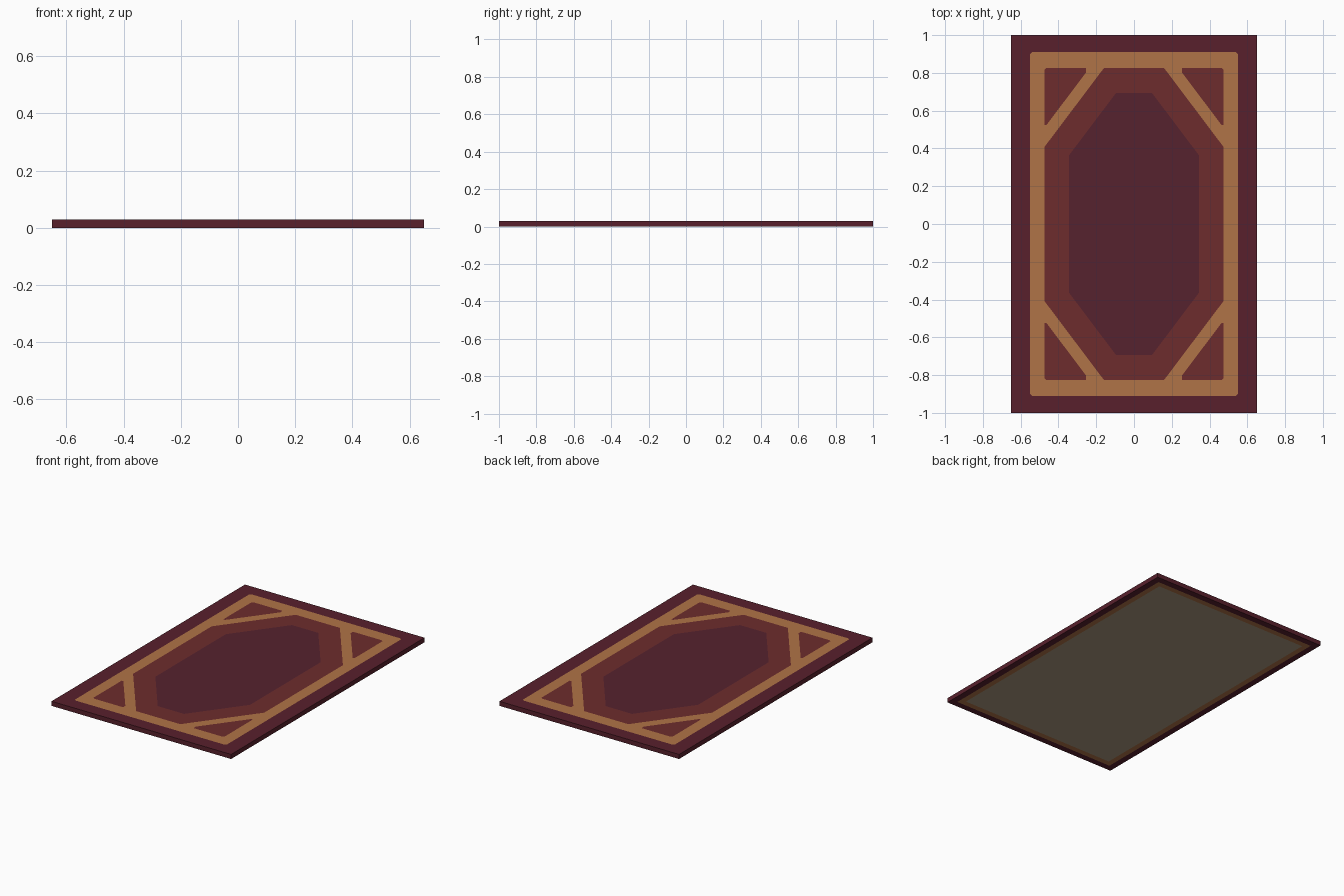
import bpy, bmesh
from mathutils import Matrix

if "Cube" in bpy.data.objects:
    bpy.data.objects.remove(bpy.data.objects["Cube"])

W, L, T = 1.30, 2.00, 0.03
S = 1.327  # slope of the diagonal pattern lines


def linear(c):
    c /= 255
    return c / 12.92 if c <= 0.04045 else ((c + 0.055) / 1.055) ** 2.4


def material(name, rgb):
    m = bpy.data.materials.new(name)
    m.diffuse_color = (*[linear(c) for c in rgb], 1)
    m.use_nodes = True
    m.node_tree.nodes["Principled BSDF"].inputs["Base Color"].default_value = m.diffuse_color
    return m


mats = [material("burgundy border", (88, 32, 44)),
        material("gold band", (176, 116, 71)),
        material("red field", (109, 44, 45)),
        material("plum medallion", (86, 34, 46)),
        material("backing", (170, 153, 127))]

# Pattern lines a|x| + b|y| = c, cut in all four quadrants
LINES = [(1, 0, .55), (0, 1, .91), (1, 1, 1.45),         # gold band outside
         (1, 0, .475), (0, 1, .825), (S, 1, 1.037),      # inner field
         (S, 1, 1.139), (1, 0, .255), (0, 1, .525), (1, 1, 1.29),  # corner triangles
         (1, 0, .343), (0, 1, .694), (S, 1, .82)]        # medallion
BACK_LINES = [(1, 0, W/2 - .043), (0, 1, L/2 - .043),
              (1, 0, W/2 - .08), (0, 1, L/2 - .08)]


def top_colour(x, y):
    if x > .55 or y > .91 or x + y > 1.45:
        return 0
    d = S * x + y
    if x < .343 and y < .694 and d < .82:
        return 3
    if x < .475 and y < .825:
        if d < 1.037 or (d > 1.139 and x > .255 and y > .525 and x + y < 1.29):
            return 2
    return 1


def back_colour(x, y):
    edge = min(W/2 - x, L/2 - y)
    return 0 if edge < .043 else 1 if edge < .08 else 4


def cut(bm, lines, side):
    for a, b, c in lines:
        for n in {(sx * a, sy * b, 0) for sx in (-1, 1) for sy in (-1, 1)}:
            faces = [f for f in bm.faces if f.normal.z * side > .5]
            edges = {e for f in faces for e in f.edges}
            verts = {v for f in faces for v in f.verts}
            k = c / (a * a + b * b)
            bmesh.ops.bisect_plane(bm, geom=[*verts, *edges, *faces], dist=1e-6,
                                   plane_co=(n[0] * k, n[1] * k, 0), plane_no=n)
            bm.normal_update()


# Rug slab with the pattern cut into its top and backing cut into its underside
bm = bmesh.new()
bmesh.ops.create_cube(bm, size=1, matrix=Matrix.Translation((0, 0, T/2))
                      @ Matrix.Diagonal((W, L, T, 1)))
bm.normal_update()
cut(bm, LINES, 1)
cut(bm, BACK_LINES, -1)
for f in bm.faces:
    p = f.calc_center_median()
    x, y = abs(p.x), abs(p.y)
    if f.normal.z > .5:
        f.material_index = top_colour(x, y)
    elif f.normal.z < -.5:
        f.material_index = back_colour(x, y)

me = bpy.data.meshes.new("rug")
bm.to_mesh(me)
bm.free()
for m in mats:
    me.materials.append(m)
bpy.context.collection.objects.link(bpy.data.objects.new("rug", me))
